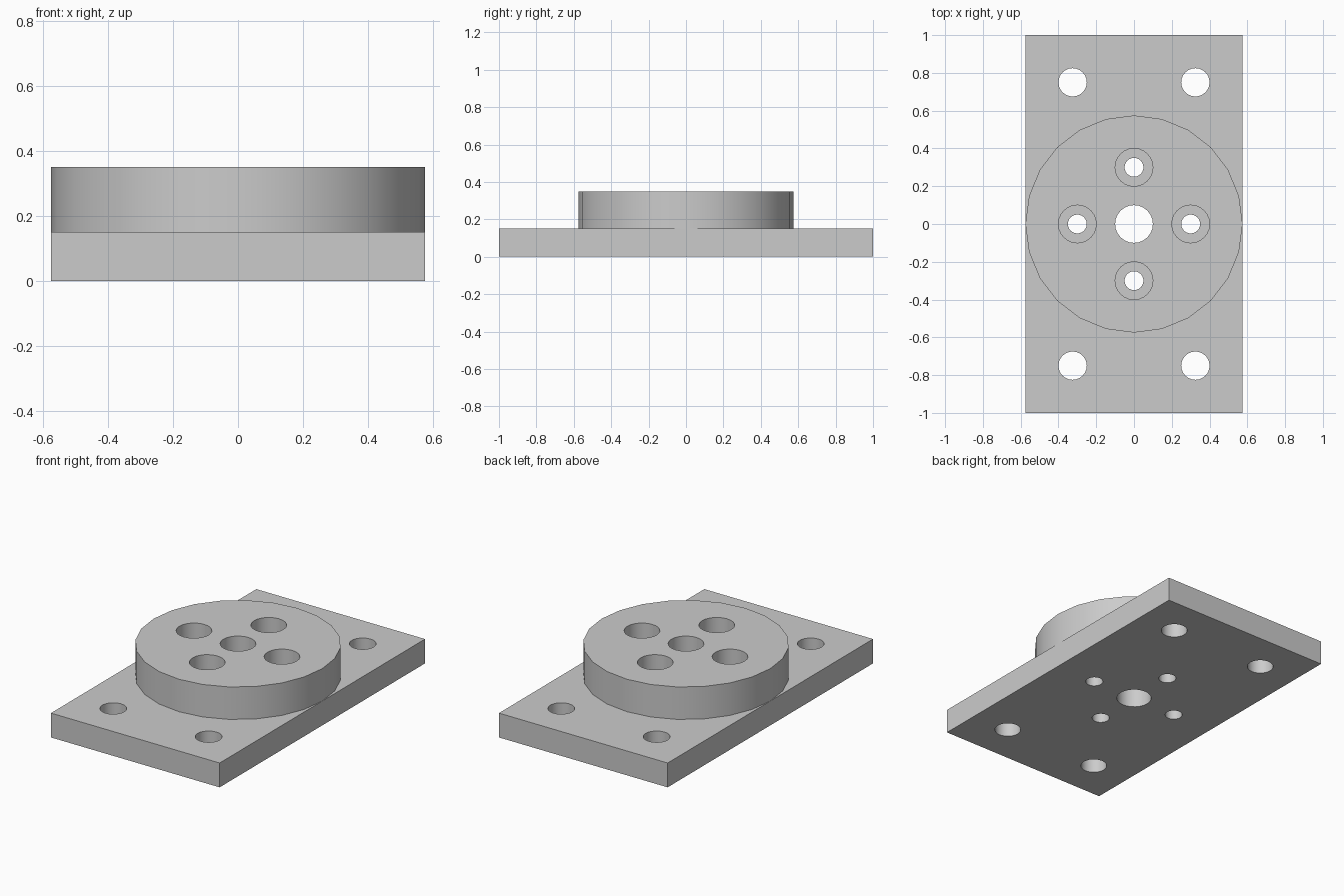
import bpy
import math

cube = bpy.data.objects.get("Cube")
if cube:
    bpy.data.objects.remove(cube, do_unlink=True)

SIDES = 24
PLATE_TOP = 0.15
DISC_TOP = 0.35
HALF_WIDTH = 0.575

grey = bpy.data.materials.new("plain_grey")
grey.use_nodes = True
grey.diffuse_color = (0.6, 0.6, 0.6, 1)
grey.node_tree.nodes["Principled BSDF"].inputs["Base Color"].default_value = (0.6, 0.6, 0.6, 1)


def cylinder(name, x, y, radius, bottom, top):
    """Upright cylinder with a corner on each axis."""
    bpy.ops.mesh.primitive_cylinder_add(
        vertices=SIDES, radius=radius, depth=top - bottom,
        location=(x, y, (bottom + top) / 2))
    obj = bpy.context.object
    obj.name = name
    obj.data.materials.append(grey)
    return obj


def drill(part, holes):
    """Cut round through holes, given as (x, y, radius)."""
    for x, y, radius in holes:
        cutter = cylinder("hole_cutter", x, y, radius, -0.1, 0.5)
        bpy.context.view_layer.objects.active = part
        cut = part.modifiers.new("hole", 'BOOLEAN')
        cut.operation = 'DIFFERENCE'
        cut.solver = 'EXACT'
        cut.object = cutter
        bpy.ops.object.modifier_apply(modifier=cut.name)
        bpy.data.objects.remove(cutter, do_unlink=True)


def shade(part):
    bpy.ops.object.select_all(action='DESELECT')
    part.select_set(True)
    bpy.context.view_layer.objects.active = part
    bpy.ops.object.shade_smooth_by_angle(angle=math.radians(30))


# Hole positions
corners = [(sx * 0.325, sy * 0.75, 0.075) for sx in (-1, 1) for sy in (-1, 1)]
ring = [(0.3, 0), (0, 0.3), (-0.3, 0), (0, -0.3)]
centre = [(0, 0, 0.1)]

# Base plate with mounting holes and narrow bolt holes
bpy.ops.mesh.primitive_cube_add(size=1, location=(0, 0, PLATE_TOP / 2))
plate = bpy.context.object
plate.name = "base_plate"
plate.scale = (2 * HALF_WIDTH, 2, PLATE_TOP)
bpy.ops.object.transform_apply(location=False, rotation=False, scale=True)
plate.data.materials.append(grey)
drill(plate, corners + centre + [(x, y, 0.05) for x, y in ring])
shade(plate)

# Raised disc with wide bolt-head recesses
disc = cylinder("raised_disc", 0, 0, HALF_WIDTH, PLATE_TOP, DISC_TOP)
drill(disc, centre + [(x, y, 0.1) for x, y in ring])
shade(disc)
